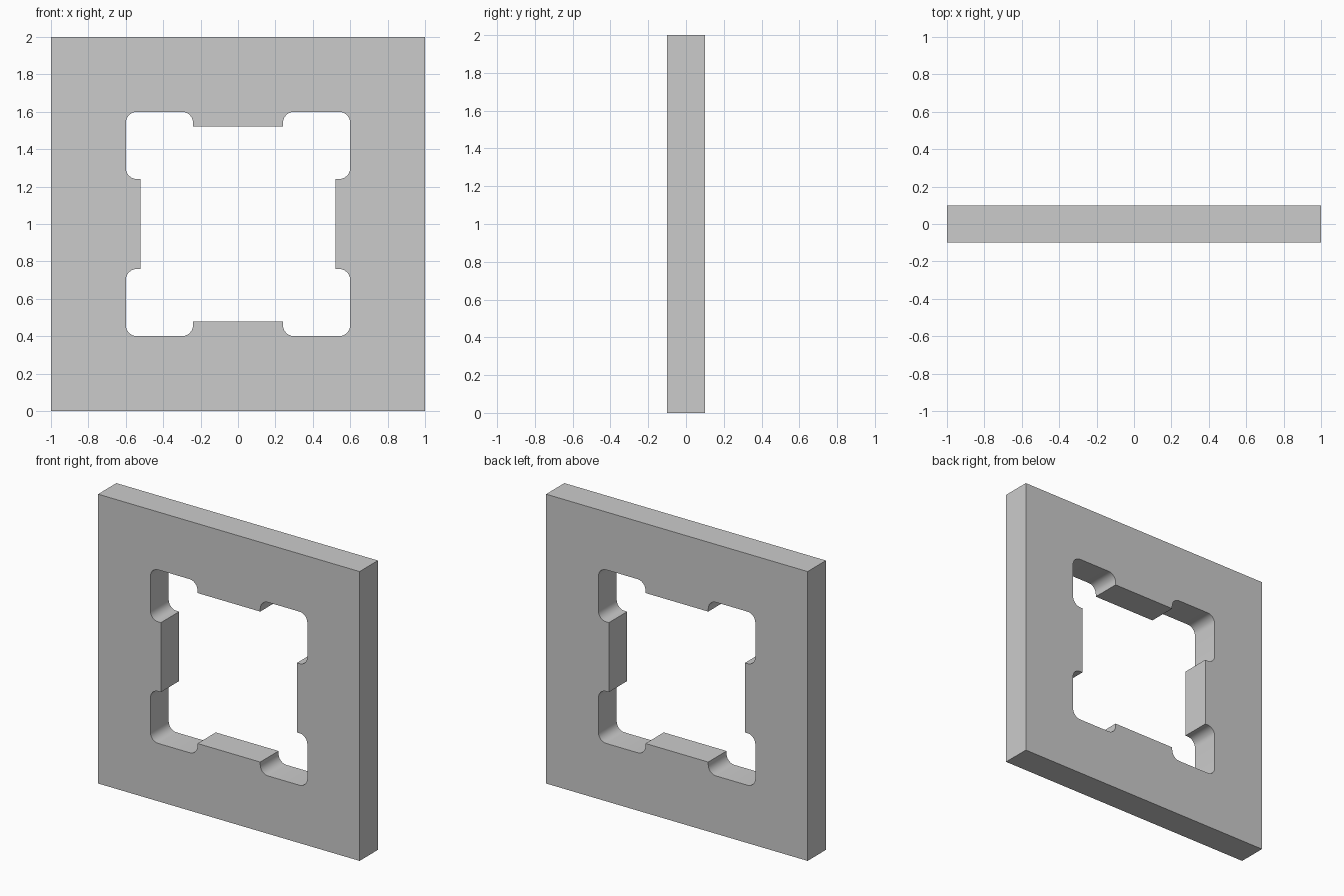
import bpy, bmesh, math
from mathutils import Vector, Matrix

if "Cube" in bpy.data.objects:
    bpy.data.objects.remove(bpy.data.objects["Cube"])

HALF_DEPTH, RADIUS, STEPS = 0.1, 0.06, 6

# One corner pocket of the opening, relative to the plate centre
corner = [(0.52, 0.24)]
for cx, cz, start in [(0.54, 0.30, -90), (0.54, 0.54, 0), (0.30, 0.54, 90)]:
    for i in range(STEPS + 1):
        a = math.radians(start + 90 * i / STEPS)
        corner.append((cx + RADIUS * math.cos(a), cz + RADIUS * math.sin(a)))
corner.append((0.24, 0.52))

# Four-fold repeat of the corner makes the whole opening
opening = []
for k in range(4):
    turn = Matrix.Rotation(math.radians(90 * k), 2)
    opening += [turn @ Vector(p) for p in corner]
outline = [(-1, -1), (1, -1), (1, 1), (-1, 1)]


def add_loop(bm, points):
    verts = [bm.verts.new((p[0], -HALF_DEPTH, p[1] + 1)) for p in points]
    return [bm.edges.new((v, verts[i - 1])) for i, v in enumerate(verts)]


# Square plate with the notched opening
bm = bmesh.new()
edges = add_loop(bm, outline) + add_loop(bm, opening)
bmesh.ops.triangle_fill(bm, use_beauty=True, use_dissolve=False, edges=edges)
extruded = bmesh.ops.extrude_face_region(bm, geom=bm.faces[:], use_keep_orig=True)
moved = [g for g in extruded["geom"] if isinstance(g, bmesh.types.BMVert)]
bmesh.ops.translate(bm, verts=moved, vec=(0, 2 * HALF_DEPTH, 0))
bmesh.ops.recalc_face_normals(bm, faces=bm.faces[:])

mesh = bpy.data.meshes.new("window_plate")
bm.to_mesh(mesh)
bm.free()
plate = bpy.data.objects.new("window_plate", mesh)
bpy.context.collection.objects.link(plate)
bpy.context.view_layer.objects.active = plate
plate.select_set(True)
bpy.ops.object.shade_smooth_by_angle(angle=math.radians(30))
